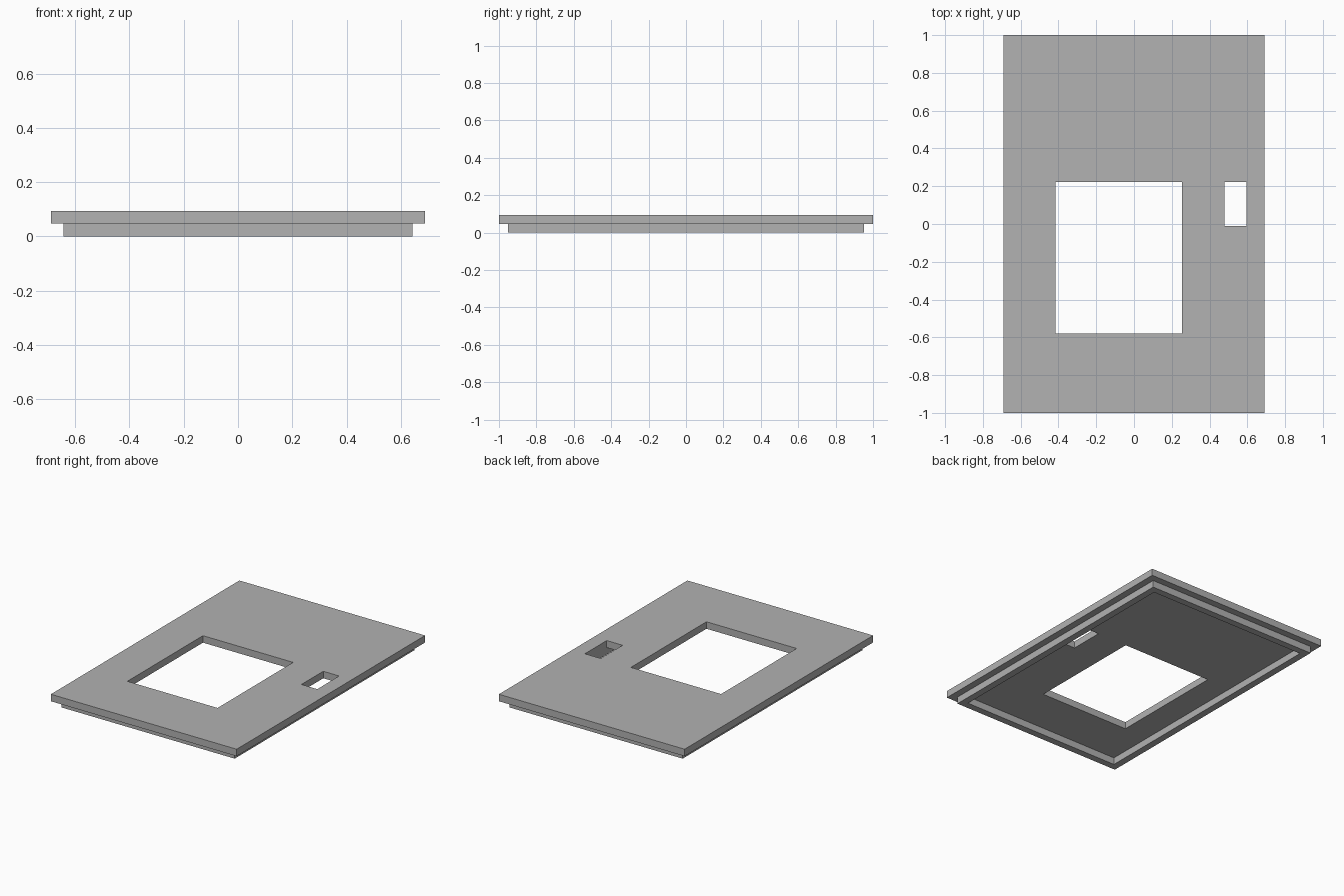
import bpy

cube = bpy.data.objects.get("Cube")
if cube:
    bpy.data.objects.remove(cube, do_unlink=True)

HALF_X, HALF_Y = 0.69, 1.0
STEP = 0.047            # plate thickness, lip height, lip inset and lip width
TOP = 2 * STEP

grey = bpy.data.materials.new("plain_grey")
grey.use_nodes = True
colour = (0.445, 0.445, 0.445, 1)
grey.diffuse_color = colour
grey.node_tree.nodes["Principled BSDF"].inputs["Base Color"].default_value = colour


def box(name, x, y, z):
    """Box spanning the given (low, high) ranges."""
    spans = (x, y, z)
    bpy.ops.mesh.primitive_cube_add(size=1, location=[(a + b) / 2 for a, b in spans])
    ob = bpy.context.object
    ob.name = name
    ob.scale = [b - a for a, b in spans]
    bpy.ops.object.transform_apply(location=True, rotation=False, scale=True)
    ob.data.materials.append(grey)
    return ob


def cut(ob, x, y, z):
    """Cut a rectangular opening through a box."""
    cutter = box("cutter", x, y, z)
    cutter.hide_render = True
    mod = ob.modifiers.new("opening", 'BOOLEAN')
    mod.operation = 'DIFFERENCE'
    mod.solver = 'EXACT'
    mod.object = cutter
    bpy.context.view_layer.objects.active = ob
    bpy.ops.object.modifier_apply(modifier=mod.name)
    bpy.data.objects.remove(cutter, do_unlink=True)


def around(half, inset):
    return (-half + inset, half - inset)


# Cover plate with the large window and the small slot
plate = box("cover_plate", around(HALF_X, 0), around(HALF_Y, 0), (STEP, TOP))
cut(plate, (-0.416, 0.254), (-0.58, 0.222), (0, 0.2))
cut(plate, (0.478, HALF_X - 2 * STEP), (-0.01, 0.222), (0, 0.2))

# Locating lip, a rectangular ring under the plate
lip = box("underside_lip", around(HALF_X, STEP), around(HALF_Y, STEP), (0, STEP))
cut(lip, around(HALF_X, 2 * STEP), around(HALF_Y, 2 * STEP), (-0.1, 0.2))
